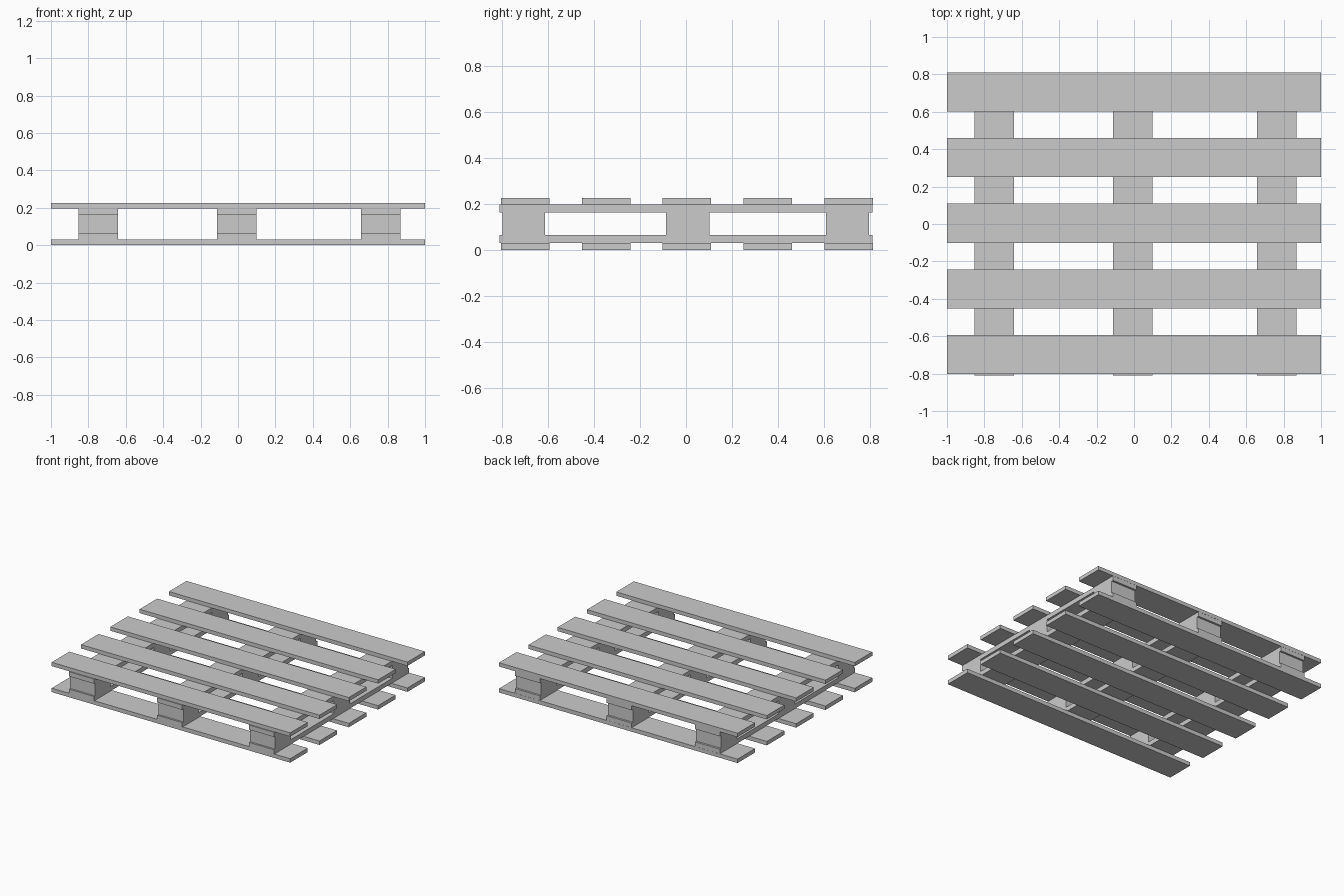
import bpy

if "Cube" in bpy.data.objects:
    bpy.data.objects.remove(bpy.data.objects["Cube"])


def box(name, x, y, z):
    """Box spanning the (min, max) pair on each axis."""
    bpy.ops.mesh.primitive_cube_add(size=1, location=[(a + b) / 2 for a, b in (x, y, z)])
    ob = bpy.context.object
    ob.name = name
    ob.scale = [b - a for a, b in (x, y, z)]
    bpy.ops.object.transform_apply(location=False, rotation=False, scale=True)
    return ob


SLAT_Y = [-0.698, -0.347, 0.004, 0.355, 0.706]   # slat centres
COLUMN_X = [-0.747, -0.006, 0.763]               # stringer and block centres
BLOCK_Y = [(-0.796, -0.612), (-0.087, 0.102), (0.608, 0.795)]
HALF = 0.105                                     # half board width

# Deck slats across the pallet, bottom and top
for layer, z in (("bottom", (0, 0.03)), ("top", (0.197, 0.226))):
    for i, y in enumerate(SLAT_Y):
        box(f"{layer}_slat_{i + 1}", (-1, 1), (y - HALF, y + HALF), z)

for i, cx in enumerate(COLUMN_X):
    x = (cx - HALF, cx + HALF)
    # Stringer boards running front to back
    box(f"lower_stringer_{i + 1}", x, (-0.81, 0.81), (0.03, 0.065))
    box(f"upper_stringer_{i + 1}", x, (-0.81, 0.81), (0.162, 0.197))
    # Spacer blocks between the stringers
    for j, y in enumerate(BLOCK_Y):
        box(f"spacer_block_{i + 1}_{j + 1}", x, y, (0.065, 0.162))
